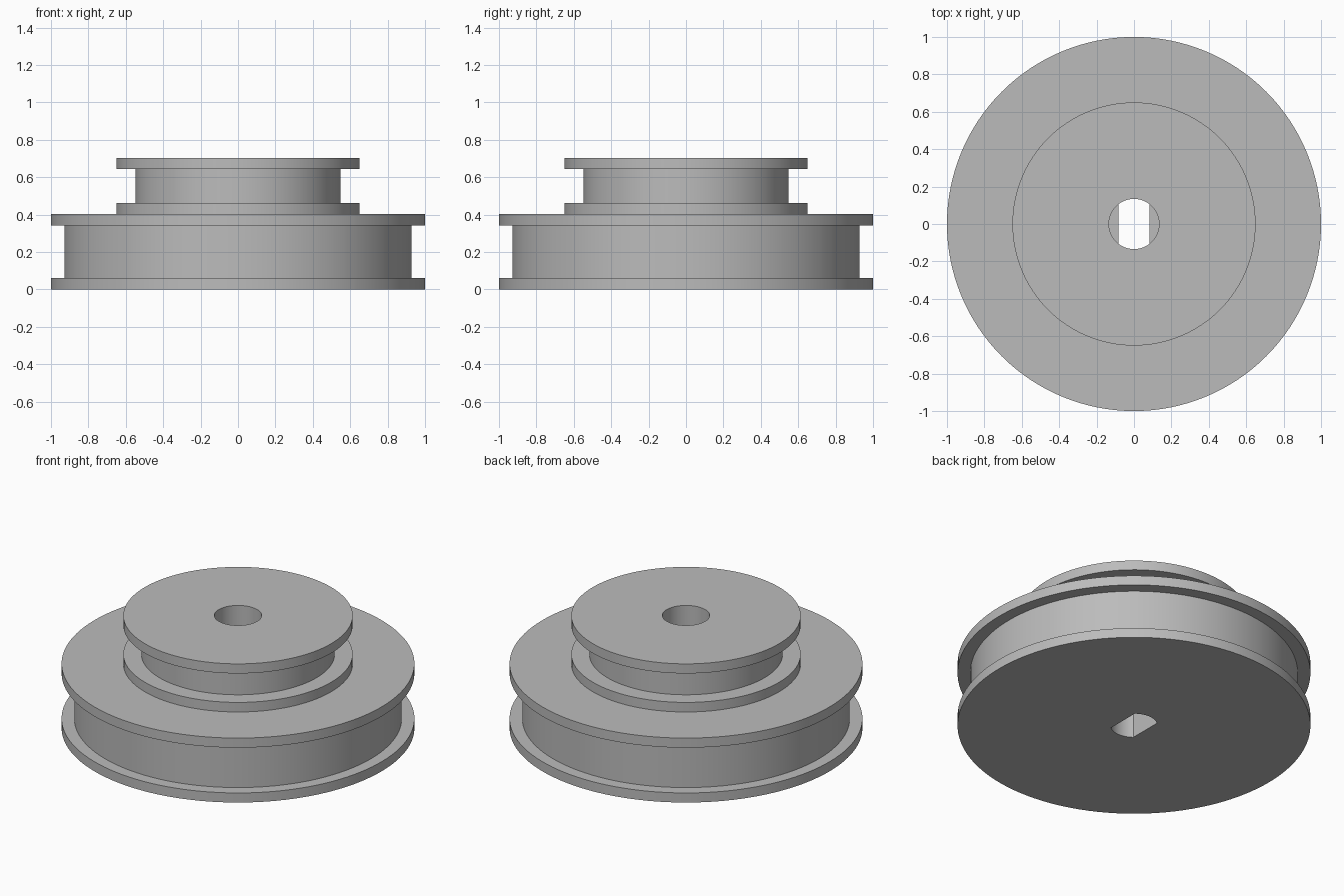
import bpy, bmesh, math

cube = bpy.data.objects.get("Cube")
if cube:
    bpy.data.objects.remove(cube, do_unlink=True)

# Single grey material
grey = bpy.data.materials.new("light_grey")
grey.use_nodes = True
colour = (0.5, 0.5, 0.5, 1)
grey.diffuse_color = colour
grey.node_tree.nodes["Principled BSDF"].inputs["Base Color"].default_value = colour

# Main dimensions
BORE, FLAT = 0.134, 0.083          # bore radius, half width between shaft flats
STEP, TOP, LIP = 0.403, 0.704, 0.06


def grooved_wheel(rim, core, bottom, top):
    """Outer profile of a wheel with a flange at each end."""
    return [(rim, bottom), (rim, bottom + LIP), (core, bottom + LIP),
            (core, top - LIP), (rim, top - LIP), (rim, top)]


# Closed profile: (radius, height, limit on |x|)
outside = grooved_wheel(1.0, 0.928, 0, STEP) + grooved_wheel(0.65, 0.548, STEP, TOP)
profile = [(r, z, r) for r, z in outside]
# Round bore above, flat-sided bore below
profile += [(BORE, TOP, BORE), (BORE, STEP, BORE), (BORE, STEP, FLAT), (BORE, 0, FLAT)]

# Even angles plus the exact corners of the flats
corner = math.acos(FLAT / BORE)
angles = [math.tau * i / 128 for i in range(128)]
angles += [corner, math.pi - corner, math.pi + corner, math.tau - corner]
angles.sort()

bm = bmesh.new()
rings = []
for r, z, limit in profile:
    rings.append([bm.verts.new((max(-limit, min(limit, r * math.cos(a))), r * math.sin(a), z))
                  for a in angles])
n = len(angles)
for i, low in enumerate(rings):
    high = rings[(i + 1) % len(rings)]
    for j in range(n):
        k = (j + 1) % n
        bm.faces.new((low[j], low[k], high[k], high[j]))
# Weld the arcs shared by the two bore shapes
bmesh.ops.remove_doubles(bm, verts=bm.verts, dist=1e-5)
bmesh.ops.recalc_face_normals(bm, faces=bm.faces)

mesh = bpy.data.meshes.new("stepped_pulley")
bm.to_mesh(mesh)
bm.free()
mesh.materials.append(grey)
pulley = bpy.data.objects.new("stepped_pulley", mesh)
bpy.context.collection.objects.link(pulley)

# Smooth walls with crisp rims
bpy.ops.object.select_all(action="DESELECT")
pulley.select_set(True)
bpy.context.view_layer.objects.active = pulley
bpy.ops.object.shade_smooth_by_angle(angle=math.radians(30))
